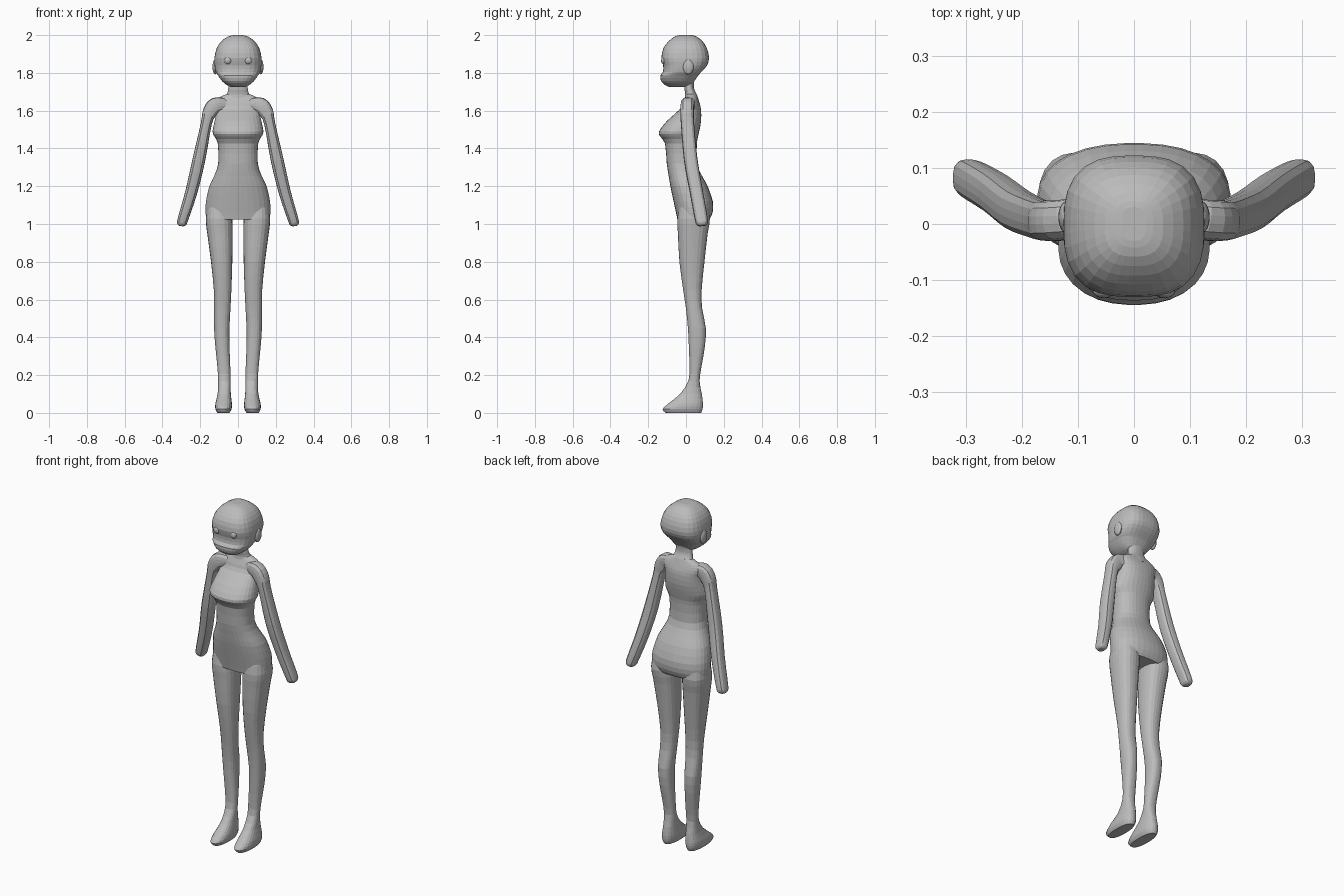
import bpy, bmesh, math
from mathutils import Vector

if "Cube" in bpy.data.objects:
    bpy.data.objects.remove(bpy.data.objects["Cube"])

skin = bpy.data.materials.new("plain_grey")
skin.diffuse_color = (0.5, 0.5, 0.5, 1)
skin.use_nodes = True
skin.node_tree.nodes["Principled BSDF"].inputs["Base Color"].default_value = skin.diffuse_color


def smooth_rows(rows, steps):
    """Catmull-Rom resampling of a short list of section rows."""
    out = []
    n = len(rows)
    for i in range(n - 1):
        a, b, c, d = rows[max(i - 1, 0)], rows[i], rows[i + 1], rows[min(i + 2, n - 1)]
        for s in range(steps):
            t = s / steps
            out.append([0.5 * (2 * q + (r - p) * t + (2 * p - 5 * q + 4 * r - w) * t * t
                               + (3 * q - p - 3 * r + w) * t ** 3)
                        for p, q, r, w in zip(a, b, c, d)])
    out.append(list(rows[-1]))
    return out


def ring(centre, u, v, power, sides):
    """Rounded-square (superellipse) ring of points."""
    pts = []
    for k in range(sides):
        a = 2 * math.pi * (k + 0.5) / sides
        c, s = math.cos(a), math.sin(a)
        r = (abs(c) ** power + abs(s) ** power) ** (-1 / power)
        pts.append(centre + u * (c * r) + v * (s * r))
    return pts


def finish(bm, name, mirror):
    bmesh.ops.recalc_face_normals(bm, faces=bm.faces)
    me = bpy.data.meshes.new(name)
    bm.to_mesh(me)
    bm.free()
    me.materials.append(skin)
    ob = bpy.data.objects.new(name, me)
    bpy.context.collection.objects.link(ob)
    if mirror:
        mod = ob.modifiers.new("mirror", 'MIRROR')
        mod.use_mirror_merge = False
    return ob


def loft(name, rings, mirror=False):
    bm = bmesh.new()
    loops = [[bm.verts.new(p) for p in r] for r in rings]
    n = len(loops[0])
    for a, b in zip(loops, loops[1:]):
        for k in range(n):
            bm.faces.new((a[k], a[(k + 1) % n], b[(k + 1) % n], b[k]))
    bm.faces.new(loops[0])
    bm.faces.new(loops[-1])
    return finish(bm, name, mirror)


def level_loft(name, rows, power, sides=28, steps=2, mirror=False):
    """Rows are (z, x_min, x_max, y_front, y_back)."""
    rings = []
    for z, x0, x1, y0, y1 in smooth_rows(rows, steps):
        rings.append(ring(Vector(((x0 + x1) / 2, (y0 + y1) / 2, z)),
                          Vector(((x1 - x0) / 2, 0, 0)),
                          Vector((0, (y1 - y0) / 2, 0)), power, sides))
    return loft(name, rings, mirror)


def ball(name, centre, size):
    bm = bmesh.new()
    bmesh.ops.create_uvsphere(bm, u_segments=16, v_segments=10, radius=1)
    for v in bm.verts:
        v.co = Vector(c + s * p for c, s, p in zip(centre, size, v.co))
    return finish(bm, name, True)


def sym(rows):
    return [(z, -w, w, y0, y1) for z, w, y0, y1 in rows]


# head with muzzle and chin
level_loft("head", sym([
    (2.0, .022, -.03, .03), (1.993, .052, -.058, .055), (1.968, .088, -.092, .087),
    (1.93, .113, -.12, .111), (1.88, .125, -.13, .122), (1.84, .124, -.121, .112),
    (1.805, .117, -.122, .082), (1.787, .106, -.136, .065), (1.757, .085, -.132, .045),
    (1.736, .06, -.112, .03), (1.725, .035, -.088, .0)]), 2.8, 32)

# neck
level_loft("neck", sym([
    (1.80, .05, -.02, .05), (1.74, .05, -.01, .042), (1.71, .053, -.008, .045),
    (1.685, .06, -.004, .058), (1.65, .08, -.01, .07)]), 2.2, 24)

# torso, from shoulders through bust and waist to hips
level_loft("torso", sym([
    (1.69, .055, .003, .055), (1.668, .105, -.006, .062), (1.64, .12, -.018, .072),
    (1.605, .112, -.035, .08), (1.545, .124, -.102, .08), (1.49, .135, -.143, .07),
    (1.463, .125, -.137, .064), (1.425, .107, -.111, .058), (1.32, .105, -.102, .058),
    (1.255, .126, -.092, .085), (1.2, .152, -.083, .115), (1.12, .17, -.066, .142),
    (1.06, .172, -.053, .141), (1.025, .168, -.046, .125)]), 2.3, 32)

# legs and feet
level_loft("leg", [
    (1.12, .04, .158, -.03, .11), (1.03, .03, .171, -.046, .127), (.95, .028, .163, -.043, .115),
    (.8, .03, .143, -.035, .098), (.65, .035, .128, -.015, .083), (.55, .04, .127, .0, .086),
    (.45, .045, .127, .01, .105), (.35, .045, .12, .015, .1), (.25, .041, .11, .018, .083),
    (.17, .04, .105, .013, .072), (.1, .038, .108, -.032, .084), (.05, .032, .12, -.093, .09),
    (.02, .034, .12, -.124, .088), (.0, .045, .11, -.108, .08)], 2.4, 24, mirror=True)

# arms: path x, y, z, then half width and half depth
path = smooth_rows([
    (.07, .02, 1.63, .034, .034), (.12, .008, 1.628, .042, .036), (.15, .006, 1.59, .038, .036),
    (.168, .008, 1.53, .029, .035), (.207, .025, 1.34, .034, .036), (.247, .055, 1.17, .032, .035),
    (.29, .08, 1.03, .028, .034), (.299, .084, 1.0, .024, .028), (.301, .085, .99, .012, .016)], 3)
rings = []
for i, (x, y, z, w, d) in enumerate(path):
    t = (Vector(path[min(i + 1, len(path) - 1)][:3]) - Vector(path[max(i - 1, 0)][:3])).normalized()
    u = Vector((0, 1, 0))
    u = (u - t * u.dot(t)).normalized()
    rings.append(ring(Vector((x, y, z)), t.cross(u) * w, u * d, 3, 16))
loft("arm", rings, True)

# eyes and ears
ball("eye", (.054, -.12, 1.865), (.019, .012, .019))
ball("ear", (.121, .012, 1.832), (.014, .028, .04))
